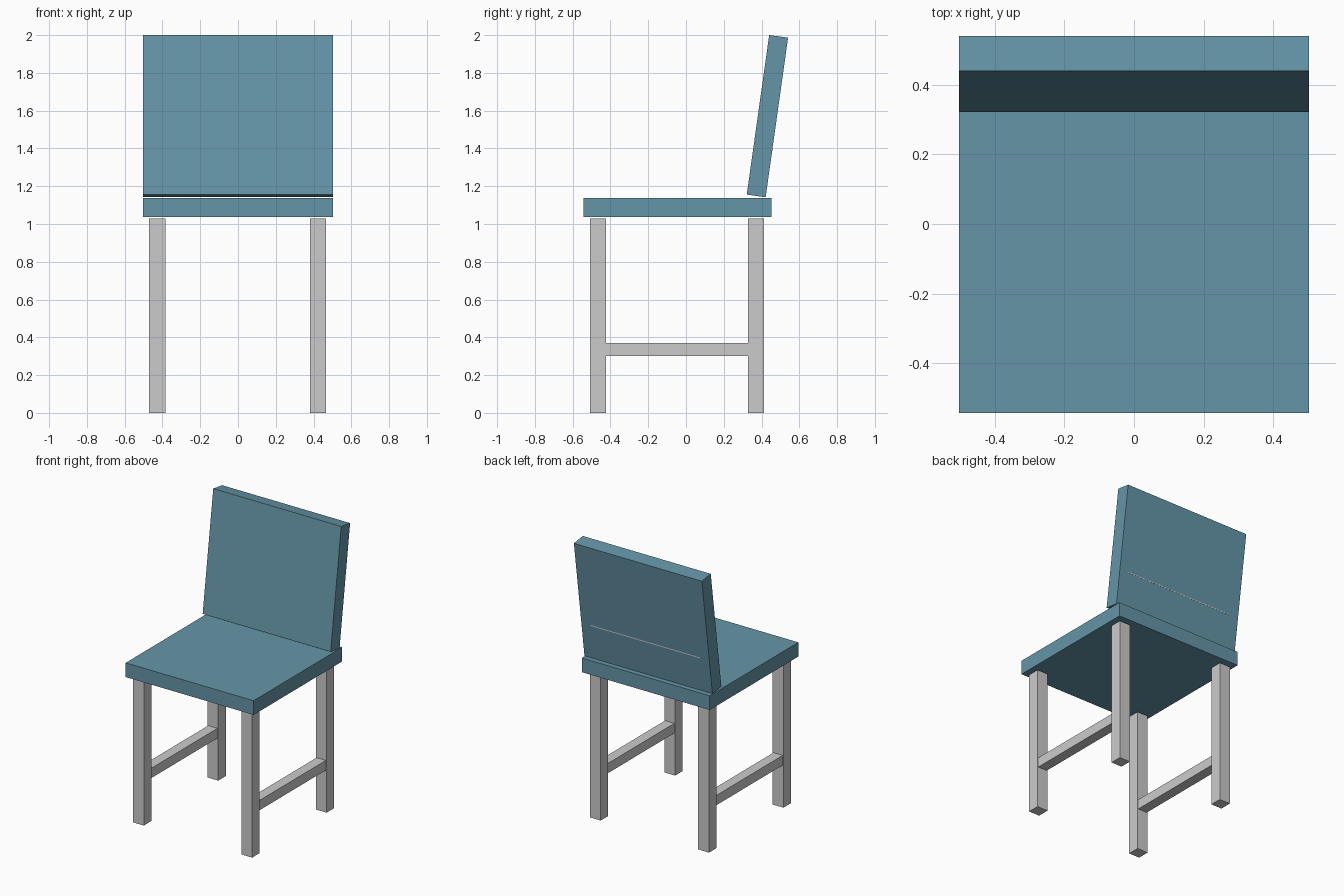
import bpy, math

if "Cube" in bpy.data.objects:
    bpy.data.objects.remove(bpy.data.objects["Cube"])

blue = bpy.data.materials.new("blue_upholstery")
blue.diffuse_color = (0.13, 0.30, 0.39, 1)
blue.use_nodes = True
blue.node_tree.nodes["Principled BSDF"].inputs["Base Color"].default_value = blue.diffuse_color


def box(name, x, y, z, mat=None):
    """Box from (min, max) extents on each axis."""
    ext = (x, y, z)
    bpy.ops.mesh.primitive_cube_add(size=1, location=[(a + b) / 2 for a, b in ext])
    ob = bpy.context.object
    ob.name = name
    ob.scale = [b - a for a, b in ext]
    bpy.ops.object.transform_apply(location=False, rotation=False, scale=True)
    if mat:
        ob.data.materials.append(mat)
    return ob


# Seat
box("seat", (-0.503, 0.503), (-0.543, 0.452), (1.037, 1.138), blue)

# Tilted backrest
back = box("backrest", (-0.503, 0.503), (-0.0505, 0.0505), (-0.4265, 0.4265), blue)
back.location = (0, 0.431, 1.571)
back.rotation_euler.x = -math.radians(8)

# Cross rail buried in the backrest, its lower edge just showing behind
box("back_rail", (-0.43, 0.43), (0.385, 0.457), (1.387, 1.457))

# Legs and side stretchers
for side, x0 in (("left", -0.470), ("right", 0.382)):
    x = (x0, x0 + 0.085)
    box(f"front_leg_{side}", x, (-0.508, -0.423), (0, 1.03))
    box(f"back_leg_{side}", x, (0.328, 0.413), (0, 1.03))
    box(f"stretcher_{side}", (x0 + 0.006, x0 + 0.079), (-0.425, 0.33), (0.30, 0.37))
